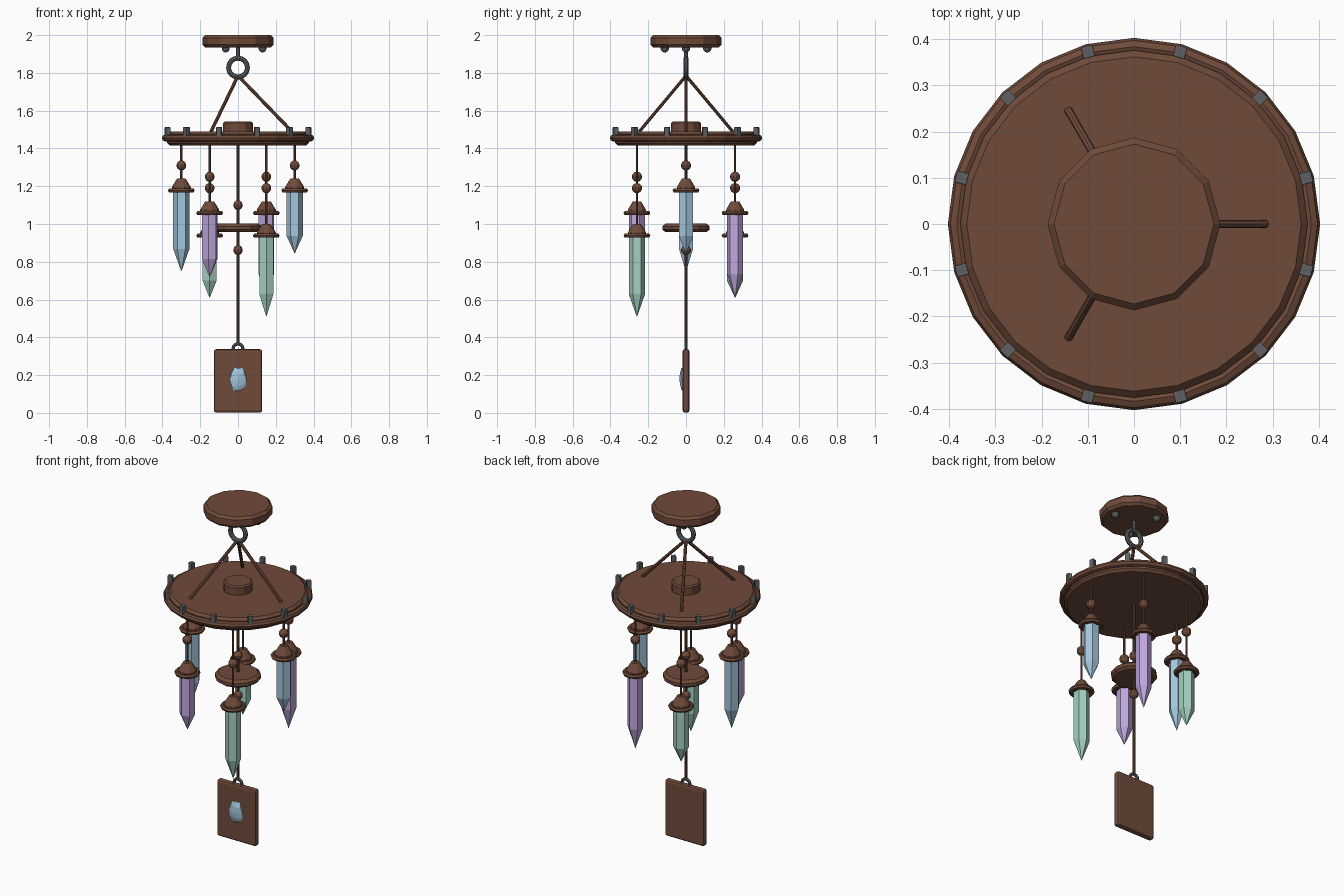
import bpy, bmesh, random
from math import sin, cos, pi, radians
from mathutils import Vector, Matrix

if "Cube" in bpy.data.objects:
    bpy.data.objects.remove(bpy.data.objects["Cube"], do_unlink=True)


def material(name, rgb):
    m = bpy.data.materials.new(name)
    m.use_nodes = True
    m.diffuse_color = (*rgb, 1)
    m.node_tree.nodes["Principled BSDF"].inputs["Base Color"].default_value = (*rgb, 1)
    return m


WOOD = material("brown wood", (0.16, 0.07, 0.042))
METAL = material("dark grey metal", (0.115, 0.118, 0.125))
BLUE = material("pale blue crystal", (0.37, 0.57, 0.72))
PURPLE = material("lilac crystal", (0.52, 0.39, 0.72))
GREEN = material("pale green crystal", (0.37, 0.63, 0.53))


def finish(name, bm, mat, place=Matrix()):
    bmesh.ops.recalc_face_normals(bm, faces=bm.faces)
    me = bpy.data.meshes.new(name)
    bm.to_mesh(me)
    bm.free()
    me.materials.append(mat)
    ob = bpy.data.objects.new(name, me)
    ob.matrix_world = place
    bpy.context.collection.objects.link(ob)
    return ob


def lathe(name, profile, sides, mat, loc=(0, 0, 0), turn=0, closed=False):
    """Spin (radius, height) points around z; closed joins last ring to first."""
    bm = bmesh.new()
    rings = [[bm.verts.new((r * cos(turn + 2 * pi * i / sides),
                            r * sin(turn + 2 * pi * i / sides), z))
              for i in range(sides)] for r, z in profile]
    pairs = list(zip(rings, rings[1:]))
    if closed:
        pairs.append((rings[-1], rings[0]))
    else:
        bm.faces.new(rings[0])
        bm.faces.new(rings[-1])
    for a, b in pairs:
        for i in range(sides):
            j = (i + 1) % sides
            bm.faces.new((a[i], a[j], b[j], b[i]))
    return finish(name, bm, mat, Matrix.Translation(loc))


def disc(name, r, z0, z1, bevel, sides, mat=WOOD):
    return lathe(name, [(r - bevel, z0), (r, z0 + bevel), (r, z1 - bevel), (r - bevel, z1)], sides, mat)


def ring(name, major, minor, z, sides, mat, upright=False, x=0, y=0, minor_sides=8):
    prof = [(major + minor * cos(2 * pi * k / minor_sides),
             minor * sin(2 * pi * k / minor_sides)) for k in range(minor_sides)]
    ob = lathe(name, prof, sides, mat, closed=True)
    tilt = Matrix.Rotation(pi / 2, 4, "X") if upright else Matrix()
    ob.matrix_world = Matrix.Translation((x, y, z)) @ tilt
    return ob


def rod(name, a, b, r, mat=WOOD, sides=8):
    a, b = Vector(a), Vector(b)
    bm = bmesh.new()
    bmesh.ops.create_cone(bm, cap_ends=True, segments=sides, radius1=r, radius2=r, depth=(b - a).length)
    turn = (b - a).to_track_quat("Z", "Y").to_matrix().to_4x4()
    return finish(name, bm, mat, Matrix.Translation((a + b) / 2) @ turn)


def bead(name, loc, r, mat=WOOD):
    bm = bmesh.new()
    bmesh.ops.create_uvsphere(bm, u_segments=10, v_segments=7, radius=r)
    return finish(name, bm, mat, Matrix.Translation(loc))


def box(name, size, place, mat, bevel):
    bm = bmesh.new()
    bmesh.ops.create_cube(bm, size=1, matrix=Matrix.Diagonal((*size, 1)))
    bmesh.ops.bevel(bm, geom=bm.edges[:], offset=bevel, segments=2, profile=0.5, affect="EDGES")
    return finish(name, bm, mat, place)


def polar(r, degrees, z):
    return Vector((r * cos(radians(degrees)), r * sin(radians(degrees)), z))


# Ceiling mount with bolts, stem and hanging ring
disc("ceiling_mount", 0.187, 1.935, 2.0, 0.014, 12)
for a in (0, 120, 240):
    bead("mount_bolt", polar(0.13, a, 1.93), 0.022, METAL)
rod("hook_stem", (0, 0, 1.87), (0, 0, 1.94), 0.011, METAL)
ring("hanging_ring", 0.05, 0.013, 1.828, 16, METAL, upright=True)

# Upper canopy disc with rim, hub, support cords and rim clips
disc("canopy_disc", 0.376, 1.415, 1.49, 0.014, 24)
ring("canopy_rim", 0.384, 0.019, 1.455, 24, WOOD)
disc("canopy_hub", 0.079, 1.48, 1.543, 0.008, 12)
for a in (0, 120, 240):
    rod("support_cord", (0, 0, 1.785), polar(0.285, a, 1.49), 0.009)
for k in range(12):
    a = 15 + 30 * k
    place = Matrix.Translation(polar(0.386, a, 1.485)) @ Matrix.Rotation(radians(a), 4, "Z")
    box("rim_clip", (0.026, 0.026, 0.055), place, METAL, 0.002)

# Six crystal chimes: colour steps the cap height down
styles = [(BLUE, 0), (PURPLE, 20), (GREEN, 30)]
for k, tip in enumerate((0.845, 0.61, 0.61, 0.75, 0.72, 0.51)):
    step = k % 3
    mat, turn = styles[step]
    p = polar(0.3, 60 * k, 0)
    top = 1.24 - 0.12 * step
    base = top - 0.066
    rod("chime_cord", (p.x, p.y, top - 0.01), (p.x, p.y, 1.43), 0.006)
    bead("chime_bead", (p.x, p.y, 1.31 - 0.06 * step), 0.027)
    lathe("chime_cap", [(0.05, base - 0.005), (0.05, base + 0.022), (0.027, top - 0.006), (0.022, top)],
          10, WOOD, p)
    ring("chime_cap_rim", 0.059, 0.012, base + 0.004, 12, WOOD, x=p.x, y=p.y, minor_sides=6)
    length = base - tip
    lathe("chime_crystal", [(0.001, tip), (0.043, tip + 0.28 * length), (0.043, base + 0.005)],
          6, mat, p, radians(turn))

# Central cord with beads and striker
rod("centre_cord", (0, 0, 0.36), (0, 0, 1.43), 0.007)
for z in (1.10, 0.862):
    bead("centre_bead", (0, 0, z), 0.026)
lathe("striker", [(0.108, 0.957), (0.125, 0.97), (0.125, 0.988), (0.108, 1.002)], 12, WOOD)

# Bottom wind plate with loop and gem
box("wind_plate", (0.256, 0.036, 0.335), Matrix.Translation((0, 0, 0.1695)), WOOD, 0.012)
ring("plate_loop", 0.026, 0.009, 0.34, 12, METAL, upright=True)
random.seed(4)
gem = bmesh.new()
bmesh.ops.create_icosphere(gem, subdivisions=2, radius=1)
for v in gem.verts:
    v.co *= random.uniform(0.88, 1.08)
    v.co = Vector((v.co.x * 0.045, v.co.y * 0.018, v.co.z * 0.068))
finish("plate_gem", gem, BLUE, Matrix.Translation((0, -0.016, 0.177)))
